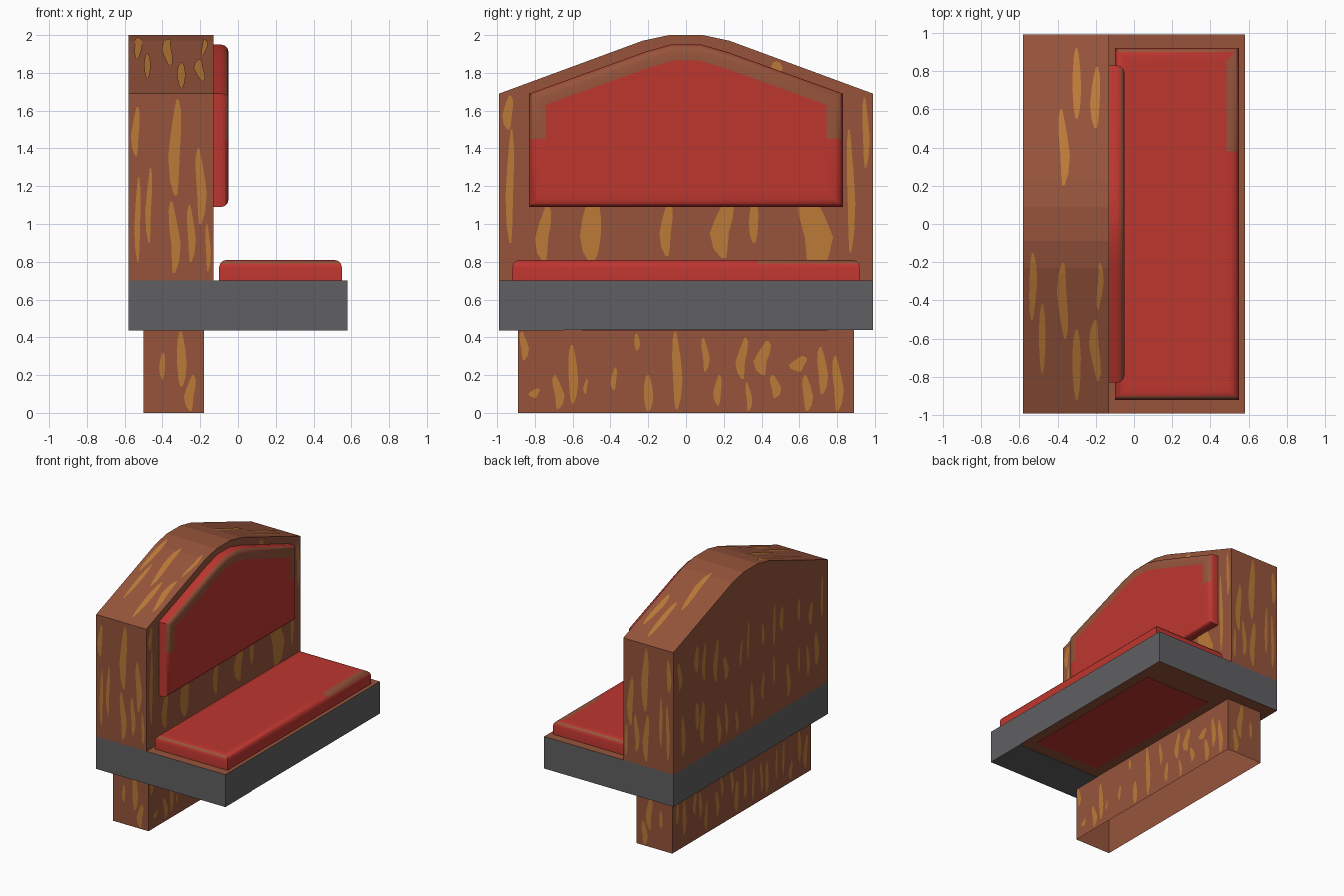
import bpy, bmesh, math, random
from mathutils import Vector

if "Cube" in bpy.data.objects:
    bpy.data.objects.remove(bpy.data.objects["Cube"])

random.seed(4)


def material(name, rgb):
    m = bpy.data.materials.new(name)
    lin = [((c / 255 + 0.055) / 1.055) ** 2.4 for c in rgb]
    m.diffuse_color = (*lin, 1)
    m.use_nodes = True
    m.node_tree.nodes["Principled BSDF"].inputs["Base Color"].default_value = m.diffuse_color
    return m


WOOD = material("brown wood", (150, 84, 59))
GRAIN = material("orange grain", (188, 122, 55))
RED = material("red upholstery", (190, 54, 47))
GREY = material("grey band", (96, 96, 98))


def finish(name, bm, mats, rule=None, smooth=False):
    if rule:
        for f in bm.faces:
            f.material_index = rule(f)
    me = bpy.data.meshes.new(name)
    bm.to_mesh(me)
    bm.free()
    for m in mats:
        me.materials.append(m)
    ob = bpy.data.objects.new(name, me)
    bpy.context.collection.objects.link(ob)
    if smooth:
        bpy.context.view_layer.objects.active = ob
        ob.select_set(True)
        bpy.ops.object.shade_smooth_by_angle(angle=math.radians(35))
        ob.select_set(False)
    return ob


def prism(pts, d0, d1, place):
    """Extrude a 2D outline from d0 to d1; returns the bmesh and the far cap."""
    bm = bmesh.new()
    a = [bm.verts.new(place(u, v, d0)) for u, v in pts]
    b = [bm.verts.new(place(u, v, d1)) for u, v in pts]
    bm.faces.new(a)
    cap = bm.faces.new(b)
    for i in range(len(pts)):
        j = (i + 1) % len(pts)
        bm.faces.new((a[i], a[j], b[j], b[i]))
    bmesh.ops.recalc_face_normals(bm, faces=bm.faces)
    return bm, cap


def along_x(y, z, d):
    return (d, y, z)


def along_z(x, y, d):
    return (x, y, d)


def rect(u0, u1, v0, v1):
    return [(u0, v0), (u1, v0), (u1, v1), (u0, v1)]


def cushion(name, pts, d0, d1, place, border, rule):
    """Padded block with a rounded rim; rule picks the worn rim faces."""
    bm, cap = prism(pts, d0, d1, place)
    bmesh.ops.bevel(bm, geom=list(cap.edges), offset=0.04, segments=3,
                    profile=0.5, affect='EDGES')
    cap = max(bm.faces, key=lambda f: sum(place(0, 0, 1)[i] * f.normal[i] for i in range(3)) * f.calc_area())
    bmesh.ops.inset_region(bm, faces=[cap], thickness=border, use_even_offset=True)
    bm.normal_update()
    finish(name, bm, [RED, WOOD],
           lambda f: int(f != cap and rule(f.calc_center_median(), f.normal)), True)


def grain(name, streaks, place, normal):
    """Thin painted streaks (u, v0, v1, width) lying just off a surface."""
    bm = bmesh.new()
    n = Vector(normal).normalized()
    for u, v0, v1, w in streaks:
        lean = random.uniform(-0.3, 0.3) * w
        rows = []
        for t, k in ((0, .25), (.15, .75), (.4, 1), (.65, .9), (.88, .6), (1, .2)):
            c = u + lean * math.sin(t * 5)
            v = v0 + (v1 - v0) * t
            rows.append([bm.verts.new(Vector(place(c + s * w * k / 2, v)) + n * 0.003)
                         for s in (-1, 1)])
        for r, q in zip(rows, rows[1:]):
            f = bm.faces.new((r[0], r[1], q[1], q[0]))
            f.normal_update()
            if f.normal.dot(n) < 0:
                f.normal_flip()
    finish(name, bm, [GRAIN])


def scatter(count, u0, u1, v0, v1, length):
    out = []
    for i in range(count):
        u = u0 + (u1 - u0) * (i + random.uniform(.2, .8)) / count
        h = length * random.uniform(.5, 1)
        v = random.uniform(v0, v1 - h)
        out.append((u, v, v + h, random.uniform(.025, .06)))
    return out


# Pedestal, open underneath
bm, _ = prism(rect(-0.5, -0.18, -0.89, 0.89), 0, 0.44, along_z)
bmesh.ops.delete(bm, geom=[f for f in bm.faces if f.normal.z < -0.9], context='FACES_ONLY')
finish("pedestal", bm, [WOOD])

# Seat slab: grey sides, wooden top and underside
bm, _ = prism(rect(-0.58, 0.58, -0.99, 0.99), 0.44, 0.70, along_z)
finish("seat_slab", bm, [GREY, WOOD], lambda f: int(abs(f.normal.z) > 0.9))

# Painted patches on the underside
for name, r, mat in (("underside_red_patch", rect(-0.1, 0.5, -0.55, 0.75), RED),
                     ("underside_grey_patch", rect(-0.58, 0.58, -0.99, -0.65), GREY)):
    bm, _ = prism(r, 0.437, 0.442, along_z)
    finish(name, bm, [mat])

# Backrest with an arched top
half = [(0.99, 0.70), (0.99, 1.69), (0.23, 1.97), (0.09, 2.0)]
outline = half + [(-y, z) for y, z in reversed(half)]
bm, _ = prism(outline, -0.58, -0.13, along_x)
finish("backrest", bm, [WOOD])

# Back cushion, worn around the upper rim
half = [(0.83, 1.09), (0.83, 1.45), (0.83, 1.69), (0.22, 1.91), (0.08, 1.95)]
outline = half + [(-y, z) for y, z in reversed(half)]
cushion("back_cushion", outline, -0.13, -0.05, along_x, 0.045,
        lambda c, n: n.x > 0.4 and c.z > 1.45)

# Seat cushion, worn at the ends and part of the front edge
cushion("seat_cushion",
        [(-0.10, -0.92), (0.55, -0.92), (0.55, 0.38), (0.55, 0.92), (-0.10, 0.92)],
        0.70, 0.81, along_z, 0.025,
        lambda c, n: n.z > 0.6 and (abs(n.y) > 0.3 or (c.x > 0.4 and 0.38 < c.y < 0.9)))

# Wood grain on the backrest front
grain("backrest_front_grain", [
    (-.93, .9, 1.5, .04), (-.75, .8, 1.1, .07), (-.5, .8, 1.15, .11), (-.1, .83, 1.13, .06),
    (.2, .82, 1.15, .1), (.36, .9, 1.15, .05), (.67, .75, 1.2, .15), (.87, .85, 1.5, .04),
    (.95, 1.3, 1.67, .035), (-.94, 1.5, 1.68, .05), (.48, 1.8, 1.86, .06)],
    lambda u, v: (-0.13, u, v), (1, 0, 0))

# Wood grain on the backrest ends
ends = [(-.53, .8, 1.25, .03), (-.54, 1.36, 1.62, .04), (-.47, .9, 1.3, .03),
        (-.33, 1.15, 1.66, .06), (-.34, .74, 1.12, .05), (-.2, 1.0, 1.4, .05),
        (-.25, .8, 1.1, .04), (-.16, .75, 1.0, .025)]
for s, side in ((-1, "left"), (1, "right")):
    grain(side + "_end_grain", ends, lambda u, v: (u, s * 0.99, v), (0, s, 0))

# Wood grain on the sloping top
slope = [(-.53, .15, .5, .04), (-.48, .42, .78, .035), (-.37, .2, .6, .05),
         (-.3, .55, .92, .045), (-.2, .5, .82, .05), (-.18, .2, .45, .03)]
for s, side in ((-1, "left"), (1, "right")):
    grain(side + "_slope_grain", [k for k in slope if s < 0 or k[0] in (-.37, -.3, -.2)],
          lambda u, v: (u, s * v, 1.69 + (0.99 - max(v, .23)) * 0.28 / 0.76 + max(.23 - v, 0) * .03 / .14),
          (0, s * 0.28, 0.76))

# Wood grain on the backrest rear
for i, (z0, z1) in enumerate(((.72, 1.18), (1.2, 1.66))):
    grain(f"rear_grain_{i + 1}", scatter(13, -.95, .95, z0, z1, .34),
          lambda u, v: (-0.58, u, v), (-1, 0, 0))

# Wood grain on the pedestal
grain("pedestal_front_grain", [
    (-.86, .28, .43, .04), (-.8, .08, .13, .05), (-.68, .02, .2, .05), (-.6, .05, .36, .05),
    (-.53, .1, .18, .02), (-.38, .12, .24, .03), (-.26, .33, .42, .03), (-.2, .01, .2, .05),
    (-.05, .02, .43, .05), (.1, .22, .4, .035), (.17, .04, .2, .04), (.3, .18, .4, .05),
    (.33, .01, .16, .03), (.41, .2, .38, .07), (.47, .08, .2, .05), (.6, .22, .3, .08),
    (.64, .01, .2, .05), (.72, .1, .35, .05), (.8, .01, .3, .05)],
    lambda u, v: (-0.18, u, v), (1, 0, 0))
grain("pedestal_rear_grain", scatter(18, -.87, .87, .02, .42, .28),
      lambda u, v: (-0.5, u, v), (-1, 0, 0))
for s, side in ((-1, "left"), (1, "right")):
    grain(side + "_pedestal_grain", [(-.4, .18, .32, .03), (-.3, .14, .43, .05), (-.25, .01, .2, .05)],
          lambda u, v: (u, s * 0.89, v), (0, s, 0))
